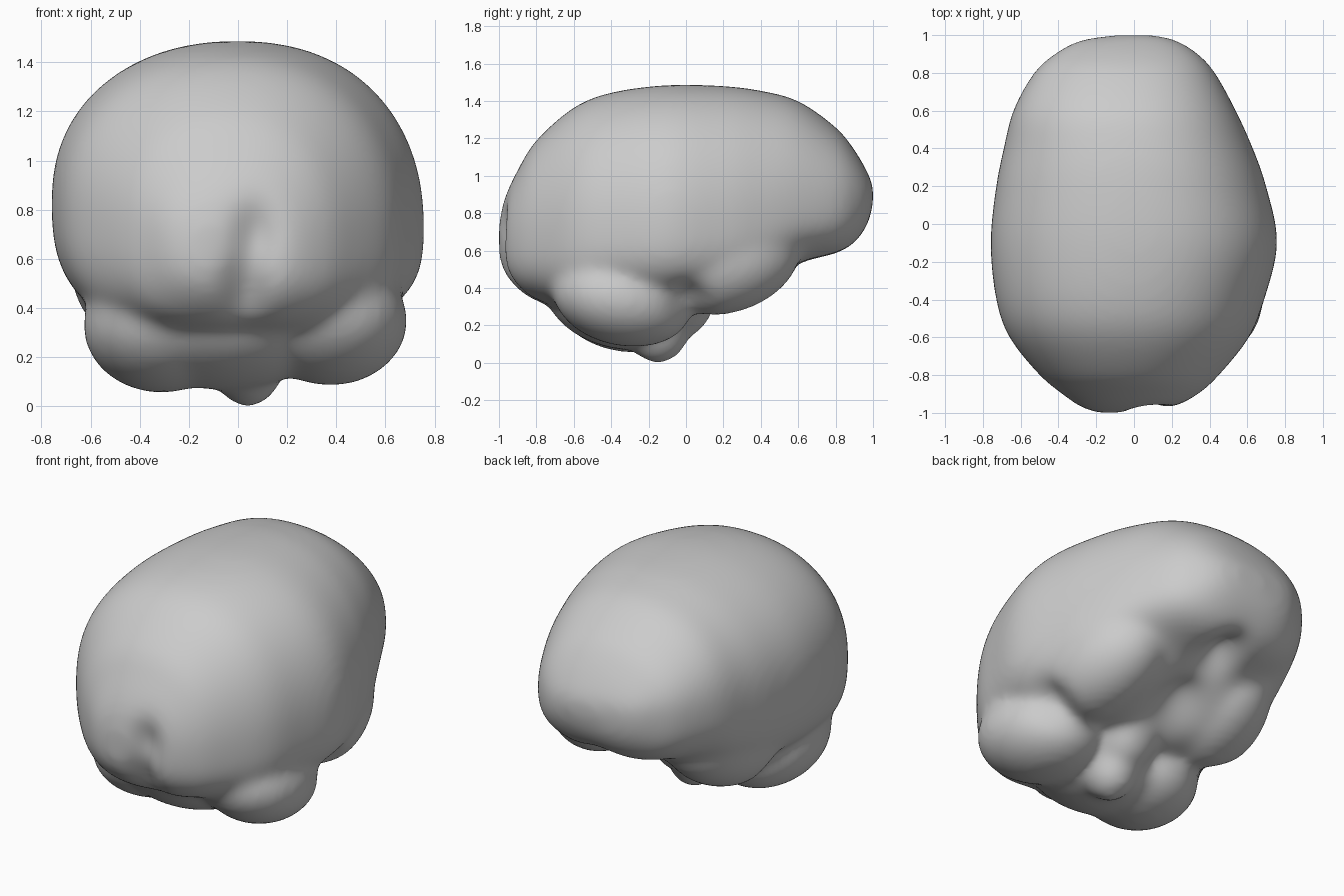
import bpy
import bmesh
import math
from mathutils import Matrix, Vector

default_cube = bpy.data.objects.get("Cube")
if default_cube:
    bpy.data.objects.remove(default_cube, do_unlink=True)

SIDES = 64
STEPS = 5

# Cerebrum sections: y, left edge x, right edge x, top z, widest z, underside z
SECTIONS = [
    (-1.0, -.19, -.02, .75, .65, .55),
    (-.97, -.28, .2, .88, .66, .47),
    (-.9, -.38, .34, 1.03, .67, .39),
    (-.8, -.5, .45, 1.19, .69, .33),
    (-.6, -.66, .61, 1.365, .73, .28),
    (-.4, -.73, .69, 1.445, .76, .28),
    (-.1, -.76, .76, 1.485, .78, .28),
    (.2, -.73, .7, 1.48, .8, .29),
    (.4, -.69, .63, 1.455, .82, .37),
    (.6, -.64, .54, 1.4, .86, .52),
    (.8, -.53, .43, 1.26, .88, .575),
    (.9, -.42, .34, 1.14, .9, .635),
    (.97, -.29, .23, 1.02, .9, .74),
    (1.0, -.11, .12, .95, .9, .84),
]


def smooth_sections(sections):
    """Catmull-Rom interpolation between the key sections."""
    keys = [Vector(s) for s in sections]
    keys = [keys[0] * 2 - keys[1]] + keys + [keys[-1] * 2 - keys[-2]]
    result = []
    for a, b, c, d in zip(keys, keys[1:], keys[2:], keys[3:]):
        for step in range(STEPS):
            t = step / STEPS
            result.append((b * 2 + (c - a) * t
                           + (a * 2 - b * 5 + c * 4 - d) * t ** 2
                           + (b * 3 - a - c * 3 + d) * t ** 3) / 2)
    return result + [keys[-2]]


def section_ring(bm, section):
    """Egg-shaped ring, fuller below, widest higher on one side."""
    y, left, right, top, mid, low = section
    centre, half = (left + right) / 2, (right - left) / 2
    ring = []
    for i in range(SIDES):
        a = math.tau * i / SIDES
        c, s = math.cos(a), math.sin(a)
        power = .91 if s > 0 else .72
        height = (top - mid) if s > 0 else (mid - low)
        x = centre + half * math.copysign(abs(c) ** power, c)
        z = mid + height * math.copysign(abs(s) ** power, s)
        z -= half * .07 * c * (1 - abs(s))
        ring.append(bm.verts.new((x, y, z)))
    return ring


def loft(bm, sections):
    rings = [section_ring(bm, s) for s in sections]
    for a, b in zip(rings, rings[1:]):
        for i in range(SIDES):
            j = (i + 1) % SIDES
            bm.faces.new((a[i], a[j], b[j], b[i]))
    bm.faces.new(rings[0])
    bm.faces.new(rings[-1])


def lobe(bm, centre, radii, pitch=0, yaw=0):
    matrix = (Matrix.Translation(centre)
              @ Matrix.Rotation(math.radians(yaw), 4, "Z")
              @ Matrix.Rotation(math.radians(pitch), 4, "X")
              @ Matrix.Diagonal((*radii, 1)))
    bmesh.ops.create_uvsphere(bm, u_segments=40, v_segments=24,
                              radius=1, matrix=matrix)


def dent(verts, centre, reach, push):
    """Press a soft hollow into the surface around a point."""
    for v in verts:
        d = v.co - Vector(centre)
        falloff = sum((d[k] / reach[k]) ** 2 for k in range(3))
        if falloff < 9:
            v.co += Vector(push) * math.exp(-falloff)


bm = bmesh.new()
loft(bm, smooth_sections(SECTIONS))

# Cerebellum halves and middle
lobe(bm, (.385, -.34, .34), (.305, .38, .25), -12, 8)
lobe(bm, (-.32, -.34, .32), (.31, .38, .26), -12, -8)
lobe(bm, (-.05, -.38, .31), (.4, .38, .23), -16)
# Temporal lobes
for side in (-1, 1):
    lobe(bm, (side * .4, .2, .54), (.27, .42, .28), 14, side * 8)
# Brainstem, tip and root
lobe(bm, (.04, -.15, .18), (.15, .17, .185))
lobe(bm, (.04, -.03, .34), (.18, .2, .21))

bmesh.ops.recalc_face_normals(bm, faces=bm.faces)
mesh = bpy.data.meshes.new("brain")
bm.to_mesh(mesh)
bm.free()
brain = bpy.data.objects.new("brain", mesh)
bpy.context.collection.objects.link(brain)
bpy.context.view_layer.objects.active = brain
brain.select_set(True)


def apply_modifier(kind, **settings):
    modifier = brain.modifiers.new(kind.title(), kind)
    for key, value in settings.items():
        setattr(modifier, key, value)
    bpy.ops.object.modifier_apply(modifier=modifier.name)


# Fuse the lobes into one skin
apply_modifier("REMESH", mode="VOXEL", voxel_size=.02)
apply_modifier("SMOOTH", factor=.5, iterations=30)

verts = brain.data.vertices
# Cleft between the occipital lobes
dent(verts, (.07, -.97, .7), (.08, .25, .12), (0, .05, 0))
dent(verts, (.03, -.9, .48), (.09, .25, .13), (0, .08, 0))
# Hollow under the frontal lobes and the midline valley behind it
dent(verts, (-.03, .68, .54), (.1, .18, .12), (0, 0, .1))
dent(verts, (0, .35, .34), (.16, .24, .15), (0, 0, .13))
for side in (-1, 1):
    # Crease between cerebellum and temporal lobe
    dent(verts, (side * .6, .02, .32), (.2, .1, .1), (-side * .03, 0, .05))

apply_modifier("SMOOTH", factor=.5, iterations=10)

grey = bpy.data.materials.new("light grey")
grey.use_nodes = True
colour = (.6, .6, .6, 1)
grey.diffuse_color = colour
grey.node_tree.nodes["Principled BSDF"].inputs["Base Color"].default_value = colour
brain.data.materials.clear()
brain.data.materials.append(grey)
bpy.ops.object.shade_smooth()
